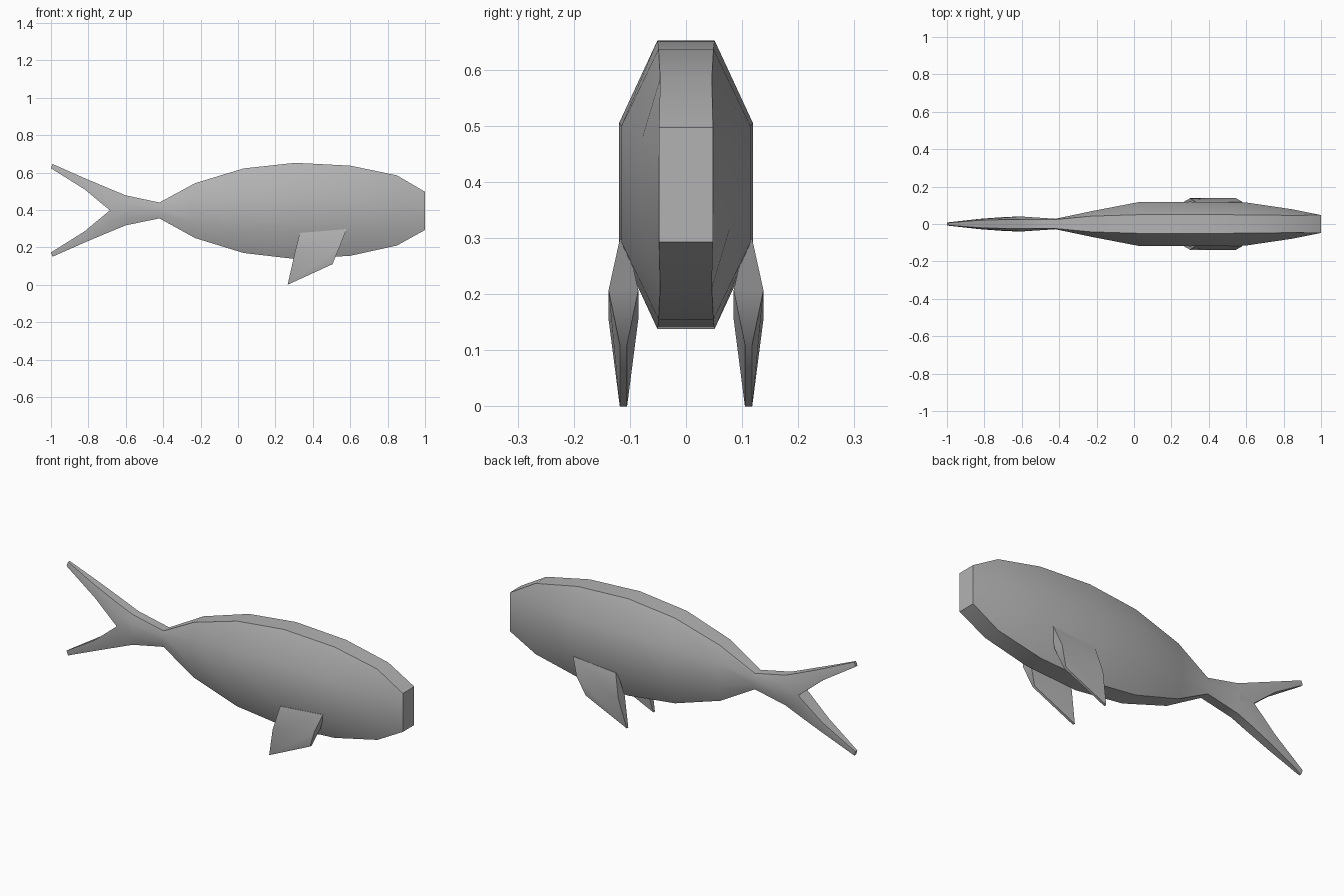
import bpy, bmesh, math

if "Cube" in bpy.data.objects:
    bpy.data.objects.remove(bpy.data.objects["Cube"])

grey = bpy.data.materials.new("grey")
grey.diffuse_color = (.45, .45, .45, 1)
grey.use_nodes = True
grey.node_tree.nodes["Principled BSDF"].inputs["Base Color"].default_value = grey.diffuse_color


def loft(bm, rings, skip=(), cap_start=False, cap_end=False):
    """Skin a series of closed rings; skip = (ring, side) faces left open."""
    vs = [[bm.verts.new(p) for p in r] for r in rings]
    n = len(rings[0])
    for i in range(len(vs) - 1):
        for j in range(n):
            if (i, j) not in skip:
                k = (j + 1) % n
                bm.faces.new((vs[i][j], vs[i][k], vs[i + 1][k], vs[i + 1][j]))
    if cap_start:
        bm.faces.new(vs[0])
    if cap_end:
        bm.faces.new(vs[-1])


def finish(bm, name):
    bmesh.ops.remove_doubles(bm, verts=bm.verts, dist=1e-5)
    bmesh.ops.recalc_face_normals(bm, faces=bm.faces)
    mesh = bpy.data.meshes.new(name)
    bm.to_mesh(mesh)
    bm.free()
    mesh.materials.append(grey)
    ob = bpy.data.objects.new(name, mesh)
    bpy.context.collection.objects.link(ob)
    bpy.ops.object.select_all(action='DESELECT')
    ob.select_set(True)
    bpy.context.view_layer.objects.active = ob
    bpy.ops.object.shade_smooth_by_angle(angle=math.radians(48))
    return ob


# Body: eight-sided sections (x, bottom, top, half width of ridge, half width of side)
stations = [
    (1.0, .293, .497, .048, .048), (.85, .21, .585, .046, .078),
    (.6, .155, .637, .049, .115), (.305, .138, .652, .051, .119),
    (.03, .17, .622, .05, .118), (-.23, .25, .543, .042, .068),
    (-.42, .355, .44, .024, .028), (-.6, .318, .478, .024, .04)]


def body_ring(x, lo, hi, w, s):
    c, h = (lo + hi) / 2, (hi - lo) / 2 * .43
    return [(x, -w, hi), (x, w, hi), (x, s, c + h), (x, s, c - h),
            (x, w, lo), (x, -w, lo), (x, -s, c - h), (x, -s, c + h)]


bm = bmesh.new()
loft(bm, [body_ring(*s) for s in stations], cap_start=True)

# Forked tail: (x top, z top, x inner, z inner, half widths top / middle / inner)
h0 = .08 * .43
lobe = [
    (-.6, .08, -.6, 0, .024, .04, .04),
    (-.685, .115, -.685, 0, .024, .034, .038),
    (-.82, .172, -.82, .112, .02, .027, .028),
    (-.992, .248, -1.0, .225, .007, .008, .008)]
for sign in (1, -1):
    rings = []
    for i, (xt, zt, xi, zi, a, b, c) in enumerate(lobe):
        zm = h0 if i == 0 else (zt + zi) / 2
        xm = (xt + xi) / 2
        pts = [(xt, -a, zt), (xt, a, zt), (xm, b, zm),
               (xi, c, zi), (xi, -c, zi), (xm, -b, zm)]
        rings.append([(x, y, .398 + sign * z) for x, y, z in pts])
    loft(bm, rings, skip={(0, 3)}, cap_end=True)
finish(bm, "body_and_tail")

# Side fins: thin at root and tip, thick across the middle
for side, name in ((-1, "right_fin"), (1, "left_fin")):
    bm = bmesh.new()
    rings = []
    for x0, z0, x1, z1, yi, yo in [(.33, .277, .58, .298, .105, .118),
                                   (.3, .155, .545, .207, .085, .138),
                                   (.265, 0, .505, .11, .105, .118)]:
        rings.append([(x0, side * yi, z0), (x1, side * yi, z1),
                      (x1, side * yo, z1), (x0, side * yo, z0)])
    loft(bm, rings, cap_start=True, cap_end=True)
    finish(bm, name)
